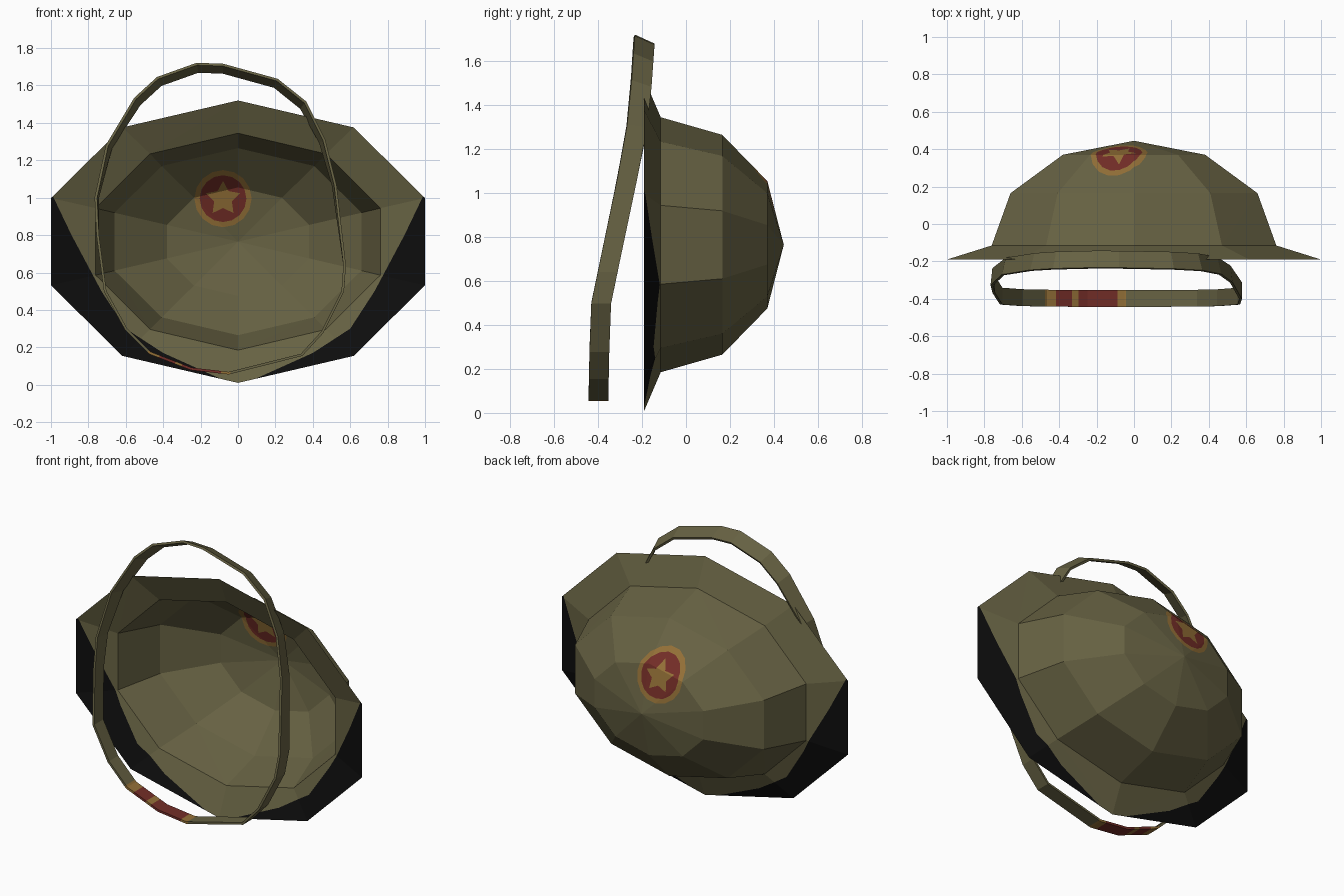
import bpy, bmesh, math
from mathutils import Vector

if "Cube" in bpy.data.objects:
    bpy.data.objects.remove(bpy.data.objects["Cube"])


def material(name, rgb):
    m = bpy.data.materials.new(name)
    m.diffuse_color = (*rgb, 1)
    m.use_nodes = True
    m.node_tree.nodes["Principled BSDF"].inputs["Base Color"].default_value = m.diffuse_color
    return m


MATS = [material("olive cloth", (0.135, 0.122, 0.056)),
        material("black lining", (0.004, 0.004, 0.004)),
        material("emblem red", (0.17, 0.026, 0.02)),
        material("emblem gold", (0.29, 0.16, 0.038))]
OLIVE, BLACK, RED, GOLD = range(4)


def finish(bm, name):
    me = bpy.data.meshes.new(name)
    bm.to_mesh(me)
    bm.free()
    for m in MATS:
        me.materials.append(m)
    ob = bpy.data.objects.new(name, me)
    bpy.context.collection.objects.link(ob)
    return ob


def cut(bm, faces, co, normal):
    geom = set(faces)
    for f in faces:
        geom.update(f.edges)
        geom.update(f.verts)
    bmesh.ops.bisect_plane(bm, geom=list(geom), dist=1e-5, plane_co=co, plane_no=normal)


def cut_outline(bm, poly, pick, closed=True):
    # cut the picked faces along every side of a front-view outline
    n = len(poly)
    for i in range(n if closed else n - 1):
        (x0, z0), (x1, z1) = poly[i], poly[(i + 1) % n]
        cut(bm, [f for f in bm.faces if pick(f)], (x0, 0, z0), Vector((z1 - z0, 0, x0 - x1)))


def inside(c, poly):
    hit = False
    for i in range(len(poly)):
        (x0, z0), (x1, z1) = poly[i - 1], poly[i]
        if (z0 > c.z) != (z1 > c.z) and c.x < x0 + (c.z - z0) * (x1 - x0) / (z1 - z0):
            hit = not hit
    return hit


def mid(f):
    return f.calc_center_median()


def round_outline(cx, cz, radii, n):
    return [(cx + radii[i % len(radii)] * math.sin(math.tau * i / n),
             cz + radii[i % len(radii)] * math.cos(math.tau * i / n)) for i in range(n)]


# helmet shell: ten-sided elliptical rings (y, x radius, z radius)
CZ = 0.765
rings = [(-0.19, 1.0515, 0.755), (-0.115, 0.80, 0.58), (0.165, 0.694, 0.50), (0.37, 0.40, 0.29)]
bm = bmesh.new()
loops = [[bm.verts.new((rx * math.sin(math.tau * i / 10), y, CZ + rz * math.cos(math.tau * i / 10)))
          for i in range(10)] for y, rx, rz in rings]
apex = bm.verts.new((0, 0.445, CZ))
for i in range(10):
    j = (i + 1) % 10
    for a, b in zip(loops, loops[1:]):
        bm.faces.new((a[i], a[j], b[j], b[i]))
    bm.faces.new((loops[-1][i], loops[-1][j], apex))
bmesh.ops.triangulate(bm, faces=bm.faces[:])
bmesh.ops.recalc_face_normals(bm, faces=bm.faces[:])
if sum(f.normal.y for f in bm.faces) < 0:
    bmesh.ops.reverse_faces(bm, faces=bm.faces[:])

# black lower sides of the brim
left = [(-1.0, 1.03), (-0.89, 0.8), (-0.73, 0.5), (-0.6, 0.3), (-0.4, 0.17), (-0.1, 0.035)]
right = [(-x, z) for x, z in left[::-1]]
is_brim = lambda f: max(v.co.y for v in f.verts) < -0.11
cut_outline(bm, left, is_brim, False)
cut_outline(bm, right, is_brim, False)
olive_area = [(-1.1, 2)] + left + right + [(1.1, 2)]

# round emblem with star, cut into the crown
EX, EZ = -0.08, 0.995
disc = round_outline(EX, EZ, [0.153], 16)
red_disc = round_outline(EX, EZ, [0.125], 16)
star = round_outline(EX, EZ, [0.095, 0.05], 10)
near = lambda f: mid(f).y > 0.1 and math.hypot(mid(f).x - EX, mid(f).z - EZ) < 0.5
in_disc = lambda f: mid(f).y > 0.1 and inside(mid(f), disc)
cut_outline(bm, disc, near)
cut_outline(bm, red_disc, in_disc)
cut_outline(bm, star, in_disc)
for f in bm.faces:
    if is_brim(f):
        f.material_index = OLIVE if inside(mid(f), olive_area) else BLACK
    elif in_disc(f):
        ring = inside(mid(f), red_disc) and not inside(mid(f), star)
        f.material_index = RED if ring else GOLD
finish(bm, "helmet_shell")

# chin strap: a ribbon following a front-view loop, leaning back with height
path = [(-0.08, 1.71), (0.21, 1.63), (0.36, 1.51), (0.46, 1.31), (0.52, 1.07), (0.57, 0.64),
        (0.56, 0.5), (0.45, 0.28), (0.34, 0.16), (-0.05, 0.062), (-0.25, 0.085), (-0.47, 0.17),
        (-0.6, 0.3), (-0.71, 0.5), (-0.75, 0.8), (-0.76, 1.0), (-0.70, 1.28), (-0.55, 1.53),
        (-0.43, 1.64), (-0.22, 1.715)]
lean = [(0, -0.40), (0.48, -0.39), (1.25, -0.23), (1.5, -0.205), (1.8, -0.185)]


def lean_y(z):
    for (z0, y0), (z1, y1) in zip(lean, lean[1:]):
        if z <= z1:
            return y0 + (y1 - y0) * (z - z0) / (z1 - z0)


bm = bmesh.new()
pairs = []
for x, z in path:
    y = lean_y(z)
    s = 1 - 0.05 * min(1, max(0, (z - 0.8) / 0.7))    # back edge sits tighter near the top
    pairs.append((bm.verts.new((x, y - 0.045, z)),
                  bm.verts.new((-0.09 + (x + 0.09) * s, y + 0.045, 0.9 + (z - 0.9) * s))))
for i in range(len(pairs)):
    a, b = pairs[i], pairs[(i + 1) % len(pairs)]
    bm.faces.new((a[0], b[0], b[1], a[1]))
bmesh.ops.recalc_face_normals(bm, faces=bm.faces[:])

# red and gold patch at the bottom of the strap
bands = [(-0.48, GOLD), (-0.42, RED), (-0.335, GOLD), (-0.30, RED), (-0.09, GOLD), (-0.04, OLIVE)]
low = lambda f: mid(f).z < 0.35
for x, _ in bands:
    cut(bm, [f for f in bm.faces if low(f)], (x, 0, 0), (1, 0, 0))
for f in bm.faces:
    if low(f):
        for x, m in bands:
            if mid(f).x > x:
                f.material_index = m
strap = finish(bm, "chin_strap")
mod = strap.modifiers.new("thickness", 'SOLIDIFY')
mod.thickness = 0.014
mod.offset = 0
